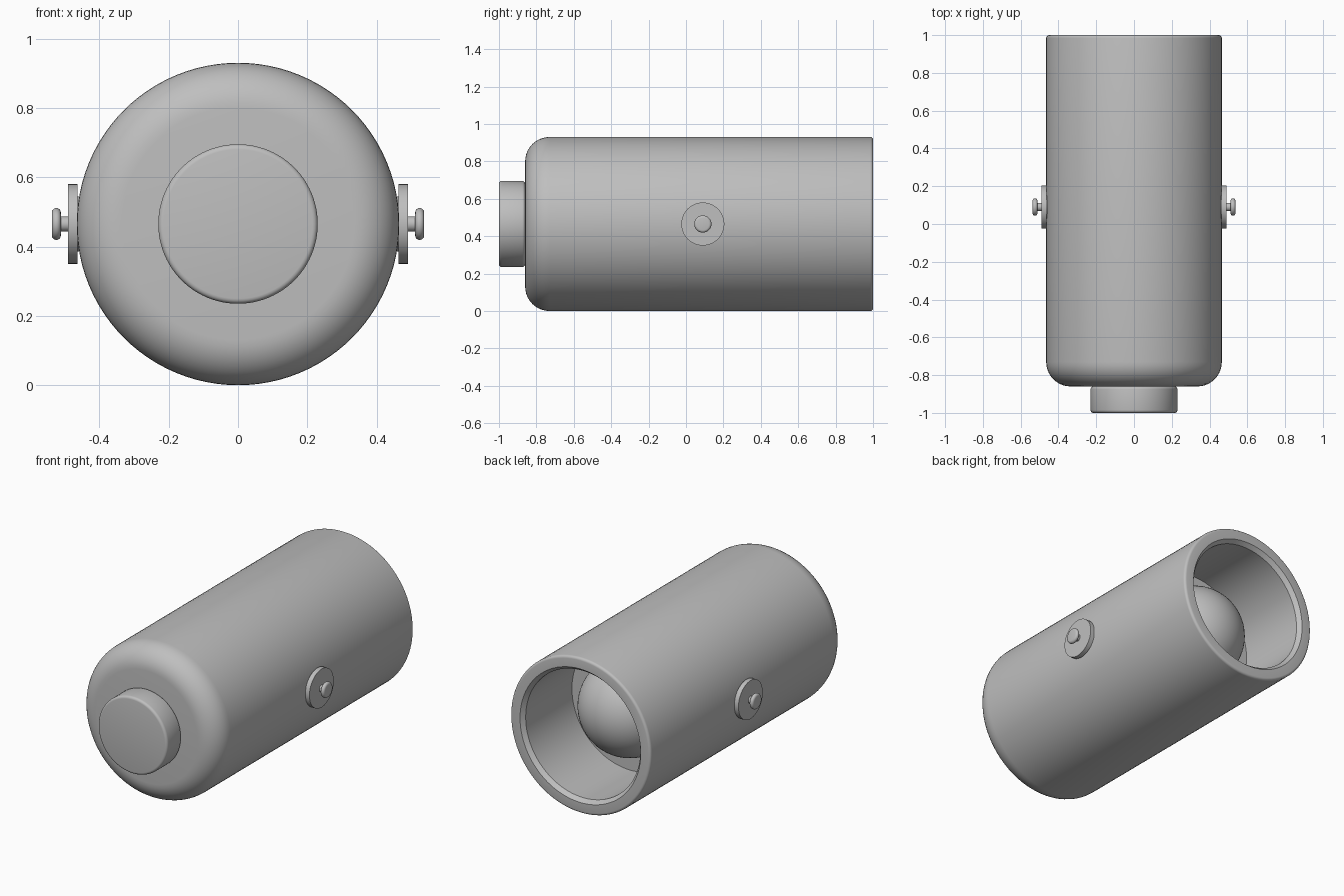
import bpy, bmesh, math
from mathutils import Matrix, Vector

if "Cube" in bpy.data.objects:
    bpy.data.objects.remove(bpy.data.objects["Cube"], do_unlink=True)

AXIS_Z = 0.465
R = 0.465

grey = bpy.data.materials.new("plain grey")
grey.use_nodes = True
colour = (0.52, 0.52, 0.52, 1)
grey.diffuse_color = colour
grey.node_tree.nodes["Principled BSDF"].inputs["Base Color"].default_value = colour


def arc(radius, along, size, start, end, steps=6):
    """Fillet points (radius, distance along the axis) between two angles in degrees."""
    pts = []
    for i in range(steps + 1):
        a = math.radians(start + (end - start) * i / steps)
        pts.append((radius + size * math.cos(a), along + size * math.sin(a)))
    return pts


def lathe(name, profile, axis, origin, segments=96):
    """Revolve a profile around an axis through the origin point."""
    bm = bmesh.new()
    verts = [bm.verts.new((r, 0, d)) for r, d in profile]
    edges = [bm.edges.new(pair) for pair in zip(verts, verts[1:])]
    bmesh.ops.spin(bm, geom=verts + edges, cent=(0, 0, 0), axis=(0, 0, 1),
                   angle=math.tau, steps=segments)
    bmesh.ops.remove_doubles(bm, verts=bm.verts, dist=0.0001)
    bmesh.ops.recalc_face_normals(bm, faces=bm.faces)
    turn = Vector((0, 0, 1)).rotation_difference(Vector(axis)).to_matrix().to_4x4()
    bm.transform(Matrix.Translation(origin) @ turn)
    mesh = bpy.data.meshes.new(name)
    bm.to_mesh(mesh)
    bm.free()
    return finish(bpy.data.objects.new(name, mesh))


def finish(obj):
    bpy.context.collection.objects.link(obj)
    obj.data.materials.append(grey)
    bpy.ops.object.select_all(action="DESELECT")
    obj.select_set(True)
    bpy.context.view_layer.objects.active = obj
    bpy.ops.object.shade_smooth_by_angle(angle=math.radians(30))
    return obj


BACK = (0, 1, 0)
centre = (0, 0, AXIS_Z)

# Housing: rounded closed front, hollow back with a bevelled lip and inner wall
housing = [(0, -0.86)]
housing += arc(R - 0.13, -0.73, 0.13, -90, 0, 10)
housing += arc(R - 0.015, 0.985, 0.015, 0, 90, 4)
housing += [(0.40, 1.0), (0.38, 0.975), (0.385, 0.53), (0, 0.53)]
lathe("lamp_housing", housing, BACK, centre)

# Round cap on the closed end
cap = [(0, -1.0)]
cap += arc(0.215, -0.985, 0.015, -90, 0, 4)
cap += arc(0.215, -0.875, 0.015, 0, 90, 4)
cap += [(0, -0.855)]
lathe("end_cap", cap, BACK, centre)

# Bulb sitting in the inner wall
bulb = arc(0, 0.53, 0.285, -90, 90, 32)
lathe("bulb", bulb, BACK, centre, 64)

# Pivot mounts on both sides
for label, side in (("left", 1), ("right", -1)):
    out = (side, 0, 0)
    pivot = (0, 0.09, AXIS_Z)
    pad = [(0, 0.44), (0.08, 0.44), (0.08, 0.463), (0.115, 0.463),
           (0.115, 0.491), (0, 0.491)]
    lathe(label + "_pivot_pad", pad, out, pivot, 48)
    stem = [(0, 0.48), (0.022, 0.48), (0.022, 0.52), (0, 0.52)]
    lathe(label + "_pivot_stem", stem, out, pivot, 24)
    knob = [(0, 0.511)] + arc(0.033, 0.524, 0.013, -90, 90, 8) + [(0, 0.537)]
    lathe(label + "_pivot_knob", knob, out, pivot, 32)
